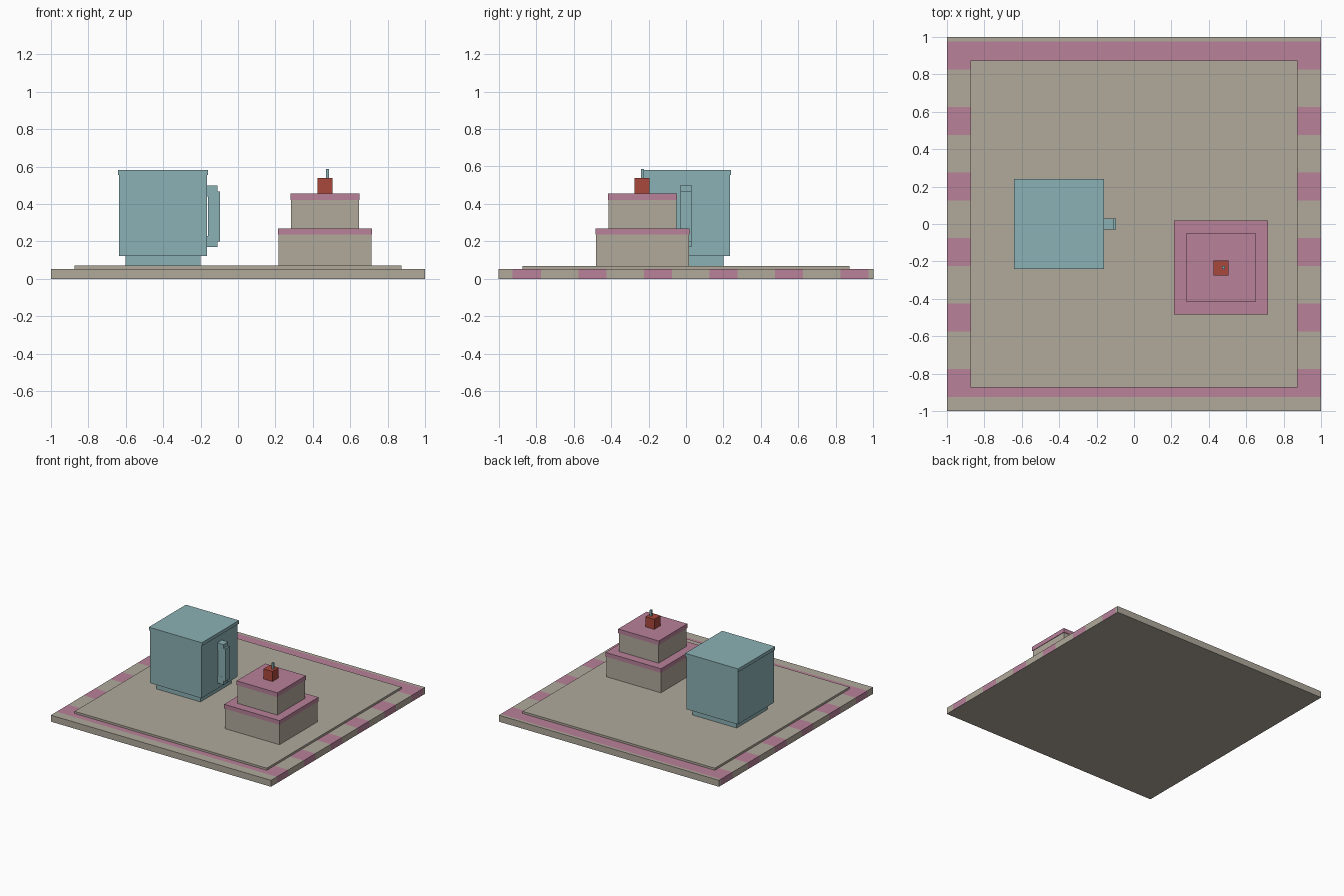
import bpy
import bmesh

default = bpy.data.objects.get("Cube")
if default:
    bpy.data.objects.remove(default, do_unlink=True)


def material(name, rgb):
    mat = bpy.data.materials.new(name)
    mat.use_nodes = True
    mat.diffuse_color = (*rgb, 1)
    mat.node_tree.nodes["Principled BSDF"].inputs["Base Color"].default_value = (*rgb, 1)
    return mat


CREAM = material("cream", (0.44, 0.40, 0.33))
PINK = material("pink", (0.48, 0.22, 0.32))
TEAL = material("teal", (0.26, 0.44, 0.46))
RED = material("red", (0.40, 0.065, 0.045))


def finish(name, bm, *mats):
    mesh = bpy.data.meshes.new(name)
    bm.to_mesh(mesh)
    bm.free()
    for mat in mats:
        mesh.materials.append(mat)
    obj = bpy.data.objects.new(name, mesh)
    bpy.context.collection.objects.link(obj)
    return obj


def box_mesh(x, y, z):
    """Box from (low, high) pairs on each axis."""
    bm = bmesh.new()
    bmesh.ops.create_cube(bm, size=1)
    for v in bm.verts:
        v.co = [sum(r) / 2 + c * (r[1] - r[0]) for c, r in zip(v.co, (x, y, z))]
    return bm


def box(name, x, y, z, mat):
    return finish(name, box_mesh(x, y, z), mat)


def block(name, centre, half, z, mat):
    """Square block around a vertical axis."""
    return box(name, *[(c - half, c + half) for c in centre], z, mat)


# Tray base, cut across into cream and pink bands
bm = box_mesh((-1, 1), (-1, 1), (0, 0.053))
bands = [(-0.925 + 0.35 * i, -0.775 + 0.35 * i) for i in range(6)]
for band in bands:
    for y in band:
        bmesh.ops.bisect_plane(bm, geom=bm.verts[:] + bm.edges[:] + bm.faces[:],
                               plane_co=(0, y, 0), plane_no=(0, 1, 0))
bm.normal_update()
for face in bm.faces:
    y = face.calc_center_median().y
    in_band = any(low < y < high for low, high in bands)
    face.material_index = int(in_band and face.normal.z > -0.5)
finish("tray_base", bm, CREAM, PINK)

# Raised inner mat
block("tray_mat", (0, 0), 0.873, (0.053, 0.07), CREAM)

# Mug
MUG = (-0.401, 0)
block("mug_foot", MUG, 0.2, (0.07, 0.122), TEAL)
block("mug_body", MUG, 0.234, (0.122, 0.555), TEAL)
block("mug_rim", MUG, 0.241, (0.555, 0.582), TEAL)
for name, z in (("upper", (0.44, 0.5)), ("lower", (0.17, 0.23))):
    box(f"mug_handle_{name}_arm", (-0.18, -0.11), (-0.03, 0.03), z, TEAL)
box("mug_handle_grip", (-0.16, -0.095), (-0.029, 0.029), (0.2, 0.468), TEAL)

# Two cake tiers with icing
CAKE = (0.465, -0.232)
for name, half, z0, z1, z2 in (("lower", 0.248, 0.07, 0.236, 0.27),
                               ("upper", 0.181, 0.27, 0.42, 0.455)):
    block(f"cake_{name}_tier", CAKE, half, (z0, z1), CREAM)
    block(f"cake_{name}_icing", CAKE, half + 0.004, (z1, z2), PINK)

# Cherry and stem
block("cherry", (0.465, -0.235), 0.041, (0.455, 0.538), RED)
block("cherry_stem", (0.479, -0.232), 0.008, (0.538, 0.587), TEAL)
